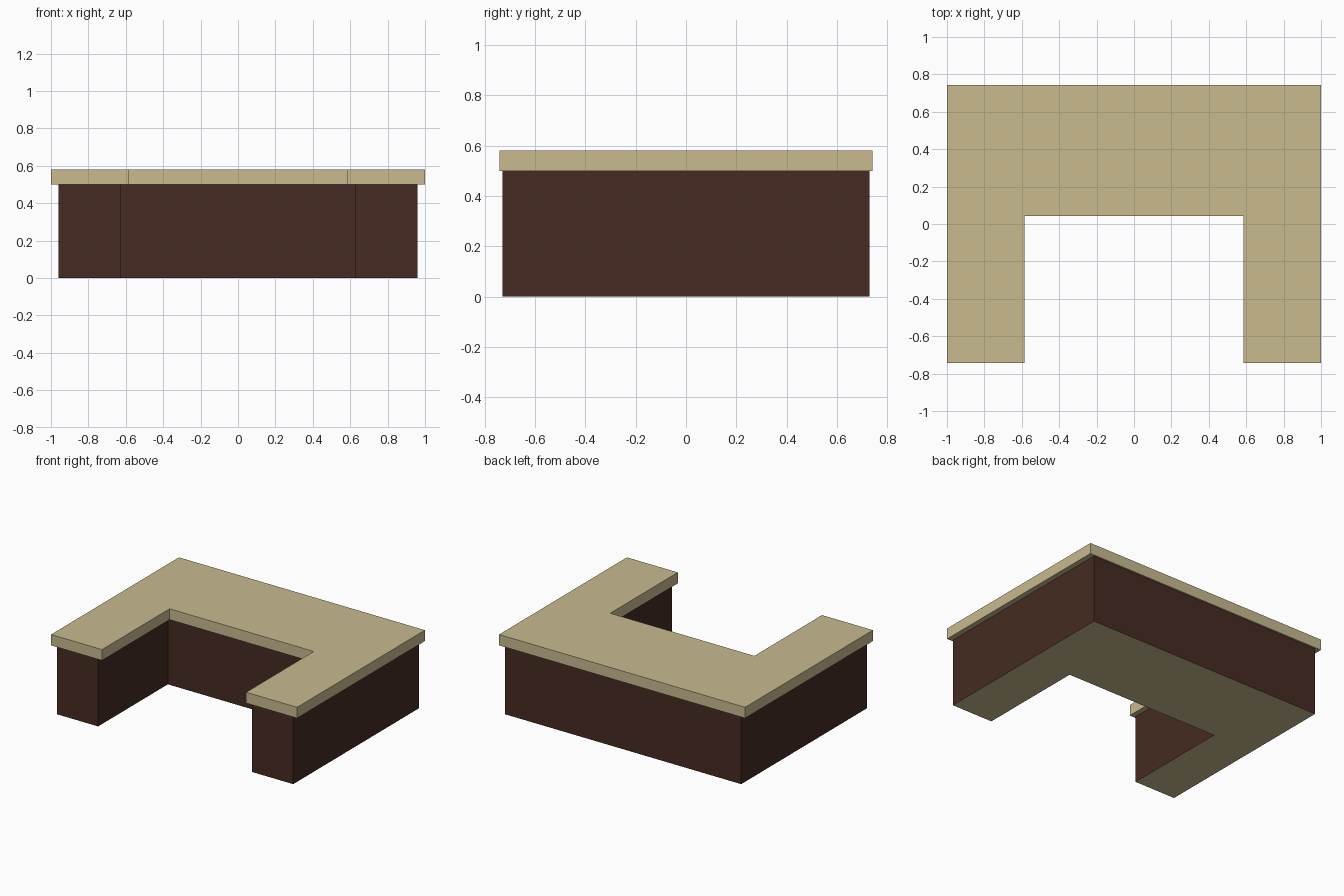
import bpy
import bmesh

cube = bpy.data.objects.get("Cube")
if cube:
    bpy.data.objects.remove(cube, do_unlink=True)


def make_material(name, rgb):
    mat = bpy.data.materials.new(name)
    mat.use_nodes = True
    color = (*rgb, 1.0)
    mat.diffuse_color = color
    mat.node_tree.nodes["Principled BSDF"].inputs["Base Color"].default_value = color
    return mat


tan = make_material("tan", (0.578, 0.491, 0.275))
brown = make_material("dark brown", (0.061, 0.024, 0.016))


def u_block(name, half_x, half_y, inner_x, inner_y, bottom, top, materials):
    """Extruded U-shaped outline, open toward the front."""
    half = [(half_x, half_y), (half_x, -half_y), (inner_x, -half_y), (inner_x, inner_y)]
    outline = half + [(-x, y) for x, y in reversed(half)]
    bm = bmesh.new()
    face = bm.faces.new([bm.verts.new((x, y, bottom)) for x, y in outline])
    extruded = bmesh.ops.extrude_face_region(bm, geom=[face], use_keep_orig=True)
    lifted = [v for v in extruded["geom"] if isinstance(v, bmesh.types.BMVert)]
    bmesh.ops.translate(bm, verts=lifted, vec=(0, 0, top - bottom))
    bmesh.ops.recalc_face_normals(bm, faces=bm.faces)
    # Horizontal faces take the first material, walls the last
    for f in bm.faces:
        f.material_index = 0 if abs(f.normal.z) > 0.5 else len(materials) - 1
    mesh = bpy.data.meshes.new(name)
    bm.to_mesh(mesh)
    bm.free()
    for mat in materials:
        mesh.materials.append(mat)
    obj = bpy.data.objects.new(name, mesh)
    bpy.context.collection.objects.link(obj)
    return obj


# Cabinet body with brown walls and a tan underside
u_block("counter_base", 0.96, 0.73, 0.626, 0.08, 0.0, 0.5, [tan, brown])
# Overhanging slab
u_block("countertop", 1.0, 0.742, 0.586, 0.043, 0.5, 0.58, [tan])
